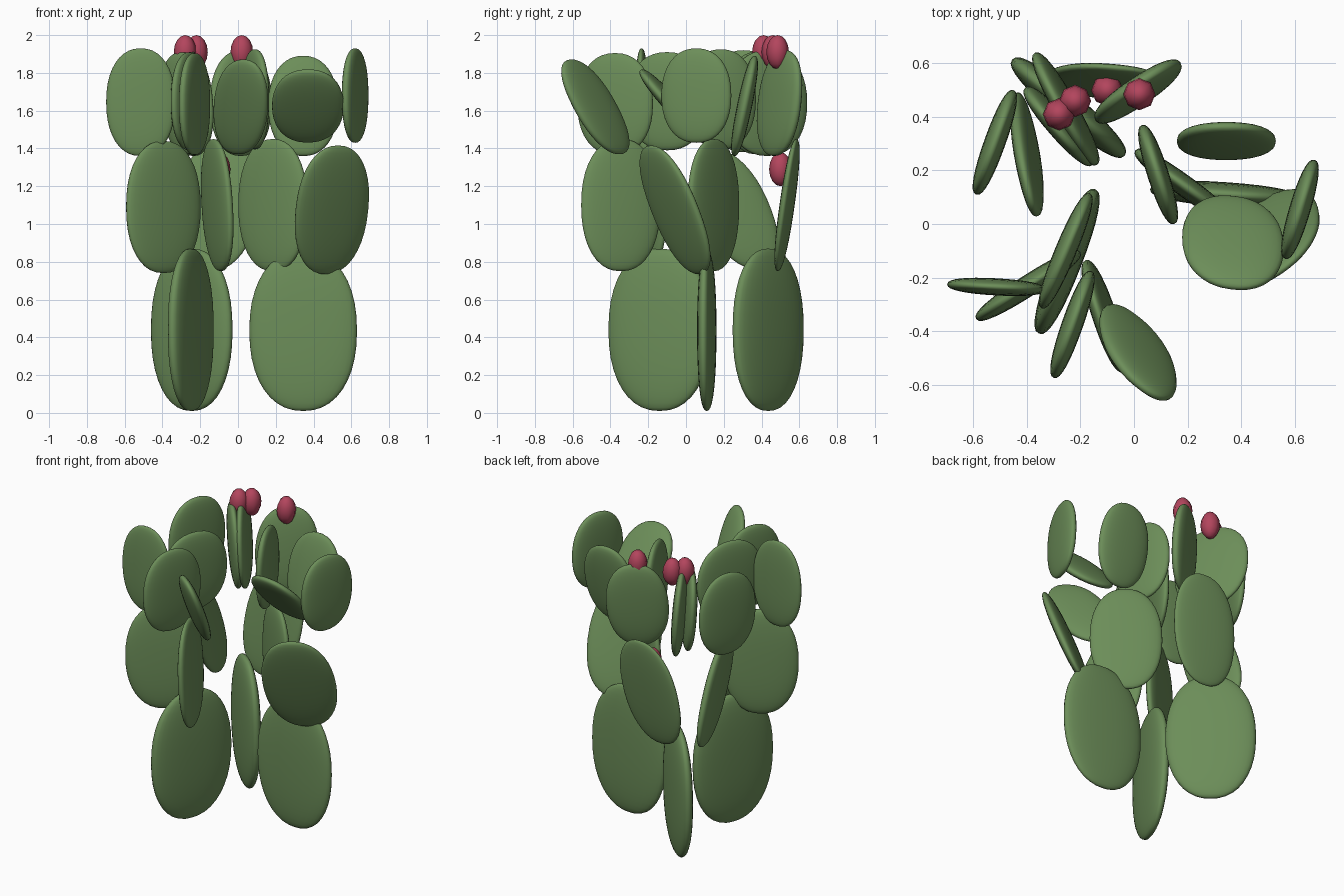
import bpy, bmesh, math
from mathutils import Vector, Matrix

cube = bpy.data.objects.get("Cube")
if cube:
    bpy.data.objects.remove(cube, do_unlink=True)


def material(name, rgb):
    m = bpy.data.materials.new(name)
    m.use_nodes = True
    m.diffuse_color = (*rgb, 1)
    m.node_tree.nodes["Principled BSDF"].inputs["Base Color"].default_value = (*rgb, 1)
    return m


green = material("cactus green", (0.15, 0.27, 0.1))
red = material("fruit red", (0.45, 0.06, 0.11))


def soften(value, power):
    return math.copysign(abs(value) ** power, value)


def blob(name, mat, matrix, segments, rings, outline=1.0, section=1.0):
    """Rounded body: unit sphere with a fuller outline and section, mapped by a matrix."""
    bm = bmesh.new()
    bmesh.ops.create_uvsphere(bm, u_segments=segments, v_segments=rings, radius=1)
    for v in bm.verts:
        v.co = (soften(v.co.x, outline), soften(v.co.y, section), soften(v.co.z, outline))
    bm.transform(matrix)
    bmesh.ops.recalc_face_normals(bm, faces=bm.faces)
    for f in bm.faces:
        f.smooth = True
    mesh = bpy.data.meshes.new(name)
    bm.to_mesh(mesh)
    bm.free()
    mesh.materials.append(mat)
    obj = bpy.data.objects.new(name, mesh)
    bpy.context.collection.objects.link(obj)


def pad(name, centre, wide, height, lean=(0, 0), thick=0.04):
    """Flat oval pad: half-width vector, half-height and lean of its tip."""
    w = Vector((*wide, 0))
    u = Vector((*lean, height))
    n = u.cross(w).normalized() * thick
    m = Matrix((w, n, u)).transposed().to_4x4()
    blob(name, green, Matrix.Translation(centre) @ m, 32, 20, 0.9, 0.8)


# Three base pads
pad("base_pad_left", (0.345, 0.11, 0.435), (0.285, -0.02), 0.425, thick=0.046)
pad("base_pad_front", (-0.25, -0.14, 0.44), (0.105, 0.27), 0.43, thick=0.055)
pad("base_pad_back", (-0.245, 0.435, 0.44), (0.21, -0.18), 0.43, thick=0.055)

# Middle pads, two on each base pad
pad("middle_pad_front_outer", (-0.395, -0.23, 1.09), (0.195, 0.125), 0.35)
pad("middle_pad_front_inner", (-0.11, -0.345, 1.10), (0.07, -0.21), 0.35, (-0.02, 0))
pad("middle_pad_left_inner", (0.185, 0.145, 1.10), (0.18, -0.13), 0.35)
pad("middle_pad_left_outer", (0.497, -0.058, 1.075), (0.19, 0.12), 0.34, (0.035, -0.13))
pad("middle_pad_back_inner", (-0.11, 0.535, 1.10), (0.22, -0.02), 0.35, (0.04, 0.05), 0.033)
pad("middle_pad_back_outer", (-0.4, 0.26, 1.08), (-0.045, 0.19), 0.32, (0, -0.12))

# Top pads, two on each middle pad
pad("top_pad_right_corner", (-0.515, -0.235, 1.645), (0.183, -0.01), 0.285, thick=0.032)
pad("top_pad_right_inner", (-0.255, -0.1, 1.65), (0.09, 0.215), 0.26)
pad("top_pad_front_upright", (-0.23, -0.375, 1.635), (0.07, 0.2), 0.27)
pad("top_pad_front_tilted", (0.015, -0.48, 1.62), (0.14, -0.11), 0.25, (0.01, -0.13))
pad("top_pad_left_outer", (0.62, 0.055, 1.68), (0.055, 0.185), 0.25)
pad("top_pad_left_tilted", (0.37, -0.07, 1.625), (0.19, -0.02), 0.19, (0, -0.17))
pad("top_pad_left_back", (0.345, 0.31, 1.625), (0.185, 0), 0.265, (0, 0.055))
pad("top_pad_centre", (0.09, 0.185, 1.66), (0.06, -0.185), 0.265)
pad("top_pad_back_left", (0.015, 0.495, 1.64), (0.16, 0.105), 0.28, (0, 0.03), 0.045)
pad("top_pad_back_middle", (-0.255, 0.43, 1.64), (0.115, -0.21), 0.28, (-0.02, 0))
pad("top_pad_back_inner", (-0.28, 0.365, 1.64), (0.125, -0.145), 0.27, (-0.02, 0))
pad("top_pad_back_outer", (-0.52, 0.305, 1.65), (0.07, 0.195), 0.27)

# Fruits on the pad rims
for i, spot in enumerate([(-0.28, 0.41, 1.91), (-0.22, 0.46, 1.91),
                          (0.02, 0.485, 1.91), (-0.1, 0.5, 1.29)]):
    shape = Matrix.Diagonal((0.06, 0.06, 0.09, 1))
    blob(f"fruit_{i + 1}", red, Matrix.Translation(spot) @ shape, 8, 8)
